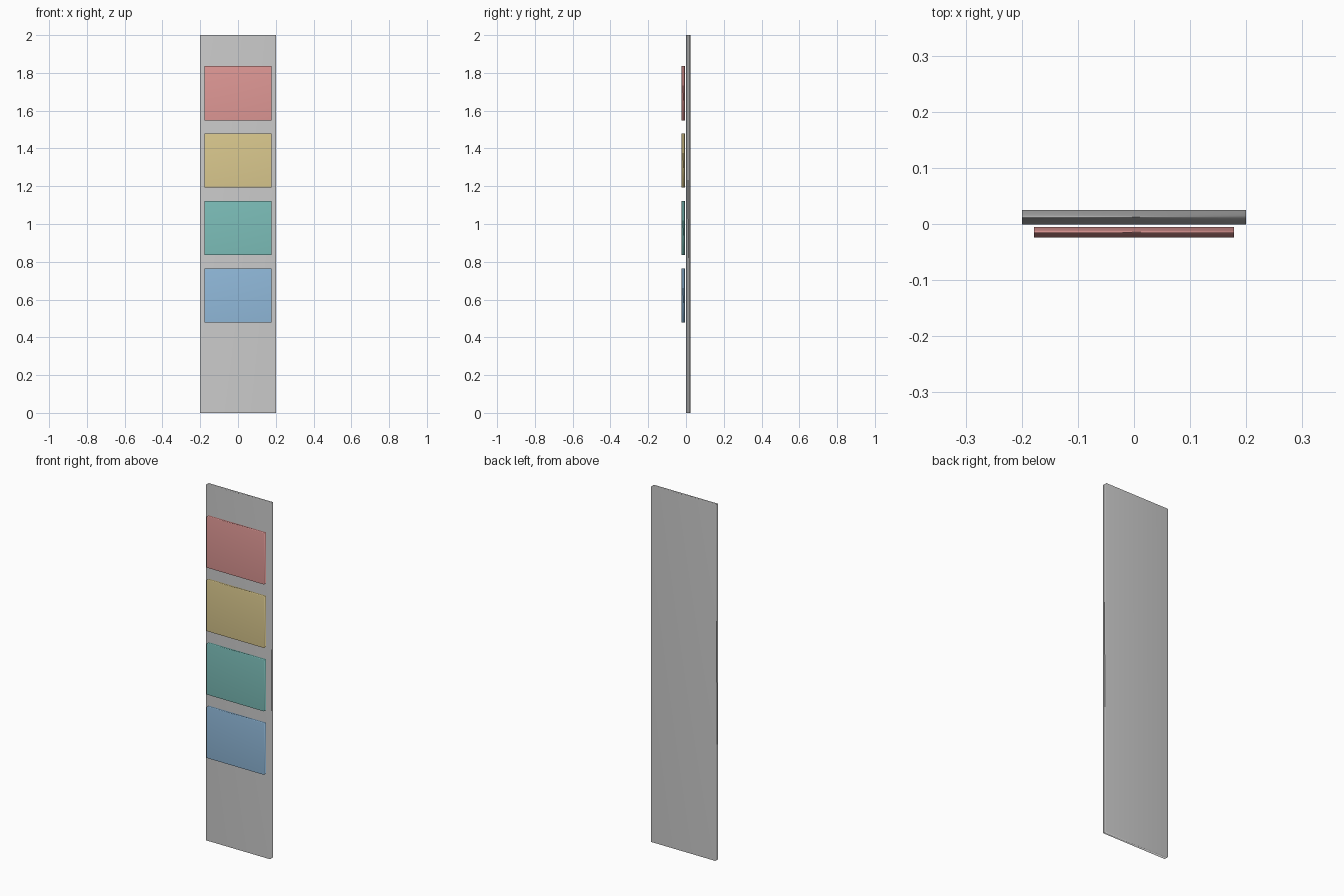
import bpy
import bmesh
from mathutils import Matrix, Vector

cube = bpy.data.objects.get("Cube")
if cube:
    bpy.data.objects.remove(cube, do_unlink=True)


def to_linear(c):
    return c / 12.92 if c <= 0.04045 else ((c + 0.055) / 1.055) ** 2.4


def make_material(name, srgb):
    colour = (*[to_linear(c) for c in srgb], 1)
    mat = bpy.data.materials.new(name)
    mat.use_nodes = True
    mat.diffuse_color = colour
    mat.node_tree.nodes["Principled BSDF"].inputs["Base Color"].default_value = colour
    return mat


def make_slab(name, low, high, mat):
    """Thin smooth box between two corners; its broad faces dominate the shading."""
    low, high = Vector(low), Vector(high)
    bm = bmesh.new()
    bmesh.ops.create_cube(bm, size=1, matrix=Matrix.Diagonal((*(high - low), 1)))
    for face in bm.faces:
        face.smooth = True
    mesh = bpy.data.meshes.new(name)
    bm.to_mesh(mesh)
    bm.free()
    mesh.materials.append(mat)
    obj = bpy.data.objects.new(name, mesh)
    obj.location = (low + high) / 2
    bpy.context.collection.objects.link(obj)
    normals = obj.modifiers.new("area normals", 'WEIGHTED_NORMAL')
    normals.mode = 'FACE_AREA'
    normals.weight = 50


# Tall backing board
make_slab("backing_board", (-0.2, -0.0005, 0), (0.2, 0.025, 2),
          make_material("light grey", (0.8, 0.8, 0.8)))

# Coloured panels floating just in front, from bottom to top
PANELS = [("blue", (0.57, 0.73, 0.86)),
          ("teal", (0.49, 0.75, 0.73)),
          ("yellow", (0.86, 0.79, 0.56)),
          ("red", (0.88, 0.6, 0.59))]
for i, (name, srgb) in enumerate(PANELS):
    z = 0.478 + i * 0.357
    make_slab(name + "_panel", (-0.178, -0.024, z), (0.178, -0.005, z + 0.287),
              make_material("soft " + name, srgb))
